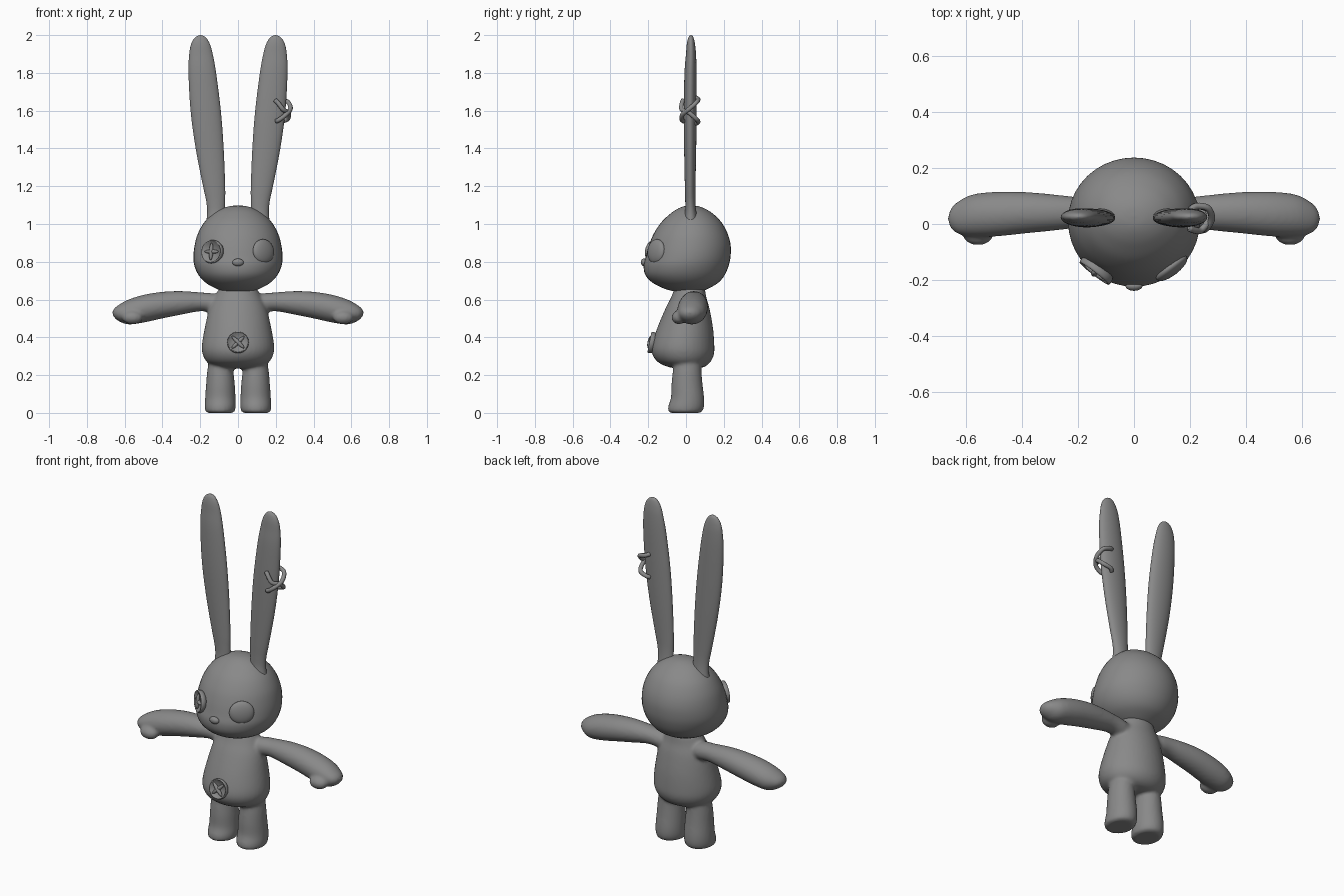
import bpy, bmesh, math
from mathutils import Vector, Matrix

cube = bpy.data.objects.get("Cube")
if cube:
    bpy.data.objects.remove(cube)

grey = bpy.data.materials.new("plain grey")
grey.use_nodes = True
colour = (0.25, 0.25, 0.25, 1)
grey.diffuse_color = colour
grey.node_tree.nodes["Principled BSDF"].inputs["Base Color"].default_value = colour


def finish(name, bm):
    bmesh.ops.recalc_face_normals(bm, faces=bm.faces)
    mesh = bpy.data.meshes.new(name)
    bm.to_mesh(mesh)
    bm.free()
    mesh.materials.append(grey)
    for p in mesh.polygons:
        p.use_smooth = True
    ob = bpy.data.objects.new(name, mesh)
    bpy.context.collection.objects.link(ob)
    return ob


def spline(rows, steps=5):
    """Smooth curve through equally long rows of numbers."""
    out = []
    for i in range(len(rows) - 1):
        a, b, c, d = (rows[max(0, min(len(rows) - 1, i + k))] for k in (-1, 0, 1, 2))
        for s in range(steps):
            t = s / steps
            out.append([q + t / 2 * (r - p + t * (2*p - 5*q + 4*r - w + t * (3*q - p - 3*r + w)))
                        for p, q, r, w in zip(a, b, c, d)])
    return out + [rows[-1]]


def loft(bm, rows, axis="z", mirror=1, sides=40):
    """Oval rings; a row is position, then low and high limits of the two other axes."""
    rings = []
    for pos, u0, u1, v0, v1 in spline(rows):
        ring = []
        for k in range(sides):
            a = math.tau * k / sides
            u = (u0 + u1) / 2 + (u1 - u0) / 2 * math.cos(a)
            v = (v0 + v1) / 2 + (v1 - v0) / 2 * math.sin(a)
            x, y, z = (u, v, pos) if axis == "z" else (pos, u, v)
            ring.append(bm.verts.new((x * mirror, y, z)))
        rings.append(ring)
    for r, s in zip(rings, rings[1:]):
        for k in range(sides):
            j = (k + 1) % sides
            bm.faces.new((r[k], r[j], s[j], s[k]))
    bm.faces.new(rings[0])
    bm.faces.new(rings[-1])


def ball(bm, matrix, size):
    bmesh.ops.create_uvsphere(bm, u_segments=32, v_segments=16, radius=1,
                              matrix=matrix @ Matrix.Diagonal((*size, 1)))


def facing(centre, normal):
    """Frame at centre with local z along normal and local y upwards."""
    n = Vector(normal).normalized()
    x = Vector((0, 0, 1)).cross(n).normalized()
    rot = Matrix((x, n.cross(x), n)).transposed().to_4x4()
    return Matrix.Translation(centre) @ rot


def tube(name, points, radius):
    curve = bpy.data.curves.new(name, "CURVE")
    curve.dimensions = "3D"
    curve.bevel_depth = radius
    curve.bevel_resolution = 3
    curve.use_fill_caps = True
    path = spline(points)
    line = curve.splines.new("POLY")
    line.points.add(len(path) - 1)
    for i, (pt, p) in enumerate(zip(line.points, path)):
        pt.co = (*p, 1)
        pt.radius = 0.5 if i in (0, len(path) - 1) else 1
    line.use_smooth = True
    curve.materials.append(grey)
    ob = bpy.data.objects.new(name, curve)
    bpy.context.collection.objects.link(ob)


# Torso, arms and legs are fused into one soft skin
bm = bmesh.new()
loft(bm, [(.235, -.05, .05, -.05, .06), (.245, -.12, .12, -.1, .1), (.27, -.165, .165, -.15, .13),
          (.31, -.187, .187, -.178, .148), (.36, -.191, .191, -.18, .15),
          (.45, -.176, .176, -.152, .143), (.55, -.153, .153, -.11, .125),
          (.61, -.125, .125, -.08, .108), (.66, -.1, .1, -.06, .1)])
for side in (1, -1):
    loft(bm, [(.06, -.02, .08, .53, .61), (.13, -.02, .09, .53, .632), (.2, -.015, .096, .538, .638),
              (.3, -.025, .107, .52, .645), (.4, -.035, .115, .5, .641),
              (.5, -.045, .115, .478, .625), (.58, -.045, .105, .468, .6),
              (.63, -.035, .08, .485, .573), (.655, -.015, .055, .505, .553),
              (.666, .015, .025, .527, .535)], "x", side)
    ball(bm, Matrix.Translation((.558 * side, -.038, .505)), (.055, .038, .036))
    loft(bm, [(0, .03, .16, -.08, .07), (.008, .018, .172, -.094, .086), (.035, .012, .176, -.094, .096),
              (.08, .013, .174, -.08, .096), (.15, .017, .169, -.077, .088),
              (.22, .024, .163, -.07, .082), (.3, .03, .15, -.06, .08)], "z", side)
body = finish("body", bm)
remesh = body.modifiers.new("fuse", "REMESH")
remesh.mode = "VOXEL"
remesh.voxel_size = 0.009
remesh.use_smooth_shade = True
soften = body.modifiers.new("soften", "SMOOTH")
soften.factor = 0.5
soften.iterations = 6

# Head
bm = bmesh.new()
loft(bm, [(.638, -.02, .02, 0, .04), (.643, -.07, .07, -.06, .08), (.66, -.12, .12, -.12, .122),
          (.69, -.172, .172, -.178, .172), (.73, -.209, .209, -.215, .205), (.78, -.231, .231, -.224, .226),
          (.83, -.236, .236, -.212, .236), (.89, -.229, .229, -.195, .236),
          (.95, -.212, .212, -.17, .22), (1.01, -.178, .178, -.13, .187),
          (1.055, -.132, .132, -.082, .142), (1.08, -.09, .09, -.045, .102),
          (1.094, -.045, .045, -.01, .065), (1.098, -.005, .005, .025, .032)])
finish("head", bm)

# Ears
for side, name in ((1, "left_ear"), (-1, "right_ear")):
    bm = bmesh.new()
    loft(bm, [(1.0, .06, .17, -.015, .065), (1.06, .067, .163, -.005, .055), (1.12, .068, .168, -.004, .05),
              (1.2, .068, .185, -.006, .05), (1.4, .076, .224, -.01, .054), (1.6, .091, .251, -.012, .056),
              (1.8, .116, .262, -.008, .056), (1.9, .134, .258, 0, .053), (1.95, .148, .249, .004, .048),
              (1.98, .164, .234, .01, .042), (1.994, .179, .217, .017, .036),
              (2.0, .195, .201, .024, .028)], "z", side)
    finish(name, bm)

# Crossed stitches over the outer edge of the left ear
tube("ear_stitch_front_high", [(.195, -.014, 1.658), (.215, -.022, 1.637), (.24, -.022, 1.605),
                               (.268, .015, 1.59), (.262, .055, 1.555), (.22, .064, 1.54), (.2, .05, 1.53)], .012)
tube("ear_stitch_front_low", [(.2, -.01, 1.543), (.22, -.022, 1.553), (.255, -.018, 1.58),
                              (.278, .018, 1.61), (.265, .056, 1.645), (.225, .064, 1.66), (.2, .05, 1.67)], .012)

# Domed left eye and nose
bm = bmesh.new()
ball(bm, facing((.135, -.158, .855), (.62, -.8, .1)), (.068, .065, .025))
finish("left_eye", bm)
bm = bmesh.new()
ball(bm, Matrix.Translation((0, -.222, .797)), (.03, .017, .02))
finish("nose", bm)


# Buttons: dished disc with a raised rim and two crossed threads
def button(name, frame, width, height, turn):
    bm = bmesh.new()
    profile = [(0, -.02), (.9, -.02), (.99, -.004), (1, .006), (.96, .013), (.89, .013), (.83, .006), (0, .004)]
    sides = 40
    rings = [[bm.verts.new(frame @ Vector((max(r, .01) * width * math.cos(math.tau * k / sides),
                                           max(r, .01) * height * math.sin(math.tau * k / sides), h)))
              for k in range(sides)] for r, h in profile]
    for r, s in zip(rings, rings[1:]):
        for k in range(sides):
            j = (k + 1) % sides
            bm.faces.new((r[k], r[j], s[j], s[k]))
    bm.faces.new(rings[0])
    bm.faces.new(rings[-1])
    finish(name, bm)
    for i, lift in enumerate((.008, .012)):
        bm = bmesh.new()
        spin = Matrix.Rotation(turn + i * math.pi / 2, 4, "Z")
        ball(bm, frame @ Matrix.Translation((0, 0, lift)) @ spin, (.046, .011, .011))
        finish(f"{name}_thread_{i + 1}", bm)


button("right_eye_button", facing((-.135, -.167, .853), (-.62, -.8, .1)), .068, .062, 0)
button("belly_button", facing((0, -.181, .372), (0, -1, .2)), .057, .057, math.pi / 4)
